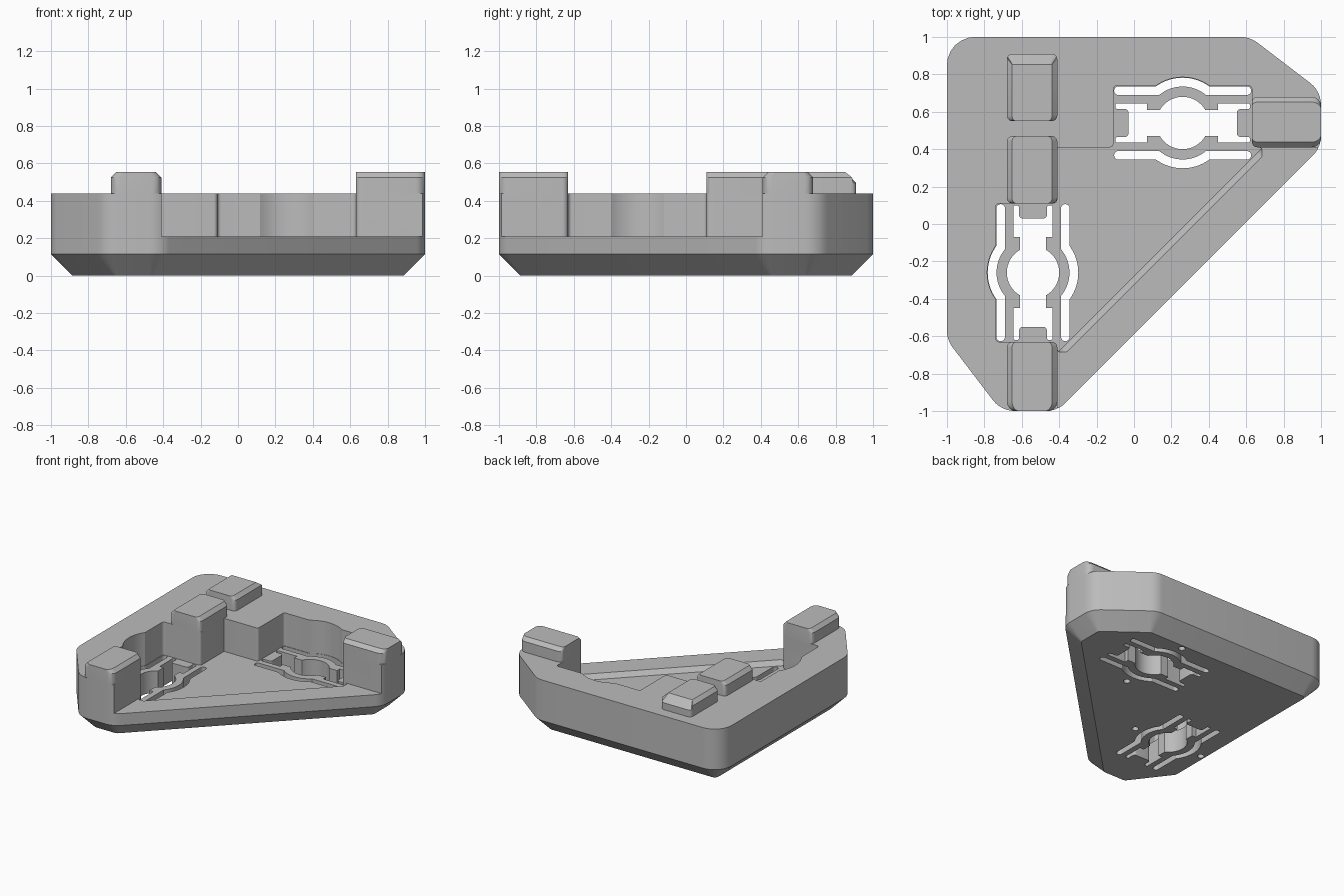
import bpy, bmesh
from math import sin, cos, asin, pi, radians
from mathutils import Vector

if "Cube" in bpy.data.objects:
    bpy.data.objects.remove(bpy.data.objects["Cube"])

grey = bpy.data.materials.new("plain_grey")
grey.use_nodes = True
GREY = (0.5, 0.5, 0.5, 1)
grey.diffuse_color = GREY
grey.node_tree.nodes["Principled BSDF"].inputs["Base Color"].default_value = GREY


def rounded(points, steps=6):
    """Outline from (x, y, radius) corners, with true circular fillets."""
    out = []
    for i, (x, y, r) in enumerate(points):
        p = Vector((x, y))
        if r == 0:
            out.append((x, y))
            continue
        a = (Vector(points[i - 1][:2]) - p).normalized()
        b = (Vector(points[(i + 1) % len(points)][:2]) - p).normalized()
        turn = pi - a.angle(b)
        if turn < 0.01:
            out.append((x, y))
            continue
        t = r * sin(turn / 2) / cos(turn / 2)
        for k in range(steps + 1):
            s = k / steps
            wa, wp, wb = (1 - s) ** 2, 2 * cos(turn / 2) * s * (1 - s), s * s
            q = (wa * (p + a * t) + wp * p + wb * (p + b * t)) / (wa + wp + wb)
            out.append((q.x, q.y))
    return out


def inset(points, d, r):
    """Move the edges of a convex clockwise polygon inward by d."""
    out = []
    for i, pt in enumerate(points):
        p = Vector(pt[:2])
        e1 = (p - Vector(points[i - 1][:2])).normalized()
        e2 = (Vector(points[(i + 1) % len(points)][:2]) - p).normalized()
        n1, n2 = Vector((e1.y, -e1.x)), Vector((e2.y, -e2.x))
        q = p + (n1 + n2) * d / (1 + n1.dot(n2))
        out.append((q.x, q.y, r))
    return out


def arc(r, height):
    """Right-to-left arc about the origin, from one crossing of height to the other."""
    a = asin(height / r)
    return [(r * cos(a + (pi - 2 * a) * k / 16), r * sin(a + (pi - 2 * a) * k / 16), 0)
            for k in range(17)]


def at(ring, z):
    return [(x, y, z) for x, y in ring]


def flip(ring):
    """Mirror across the falling diagonal."""
    return [(-p[1], -p[0], *p[2:]) for p in ring]


def loft(name, solids):
    """Closed solids, each a stack of rings with equal point counts."""
    bm = bmesh.new()
    for rings in solids:
        loops = [[bm.verts.new(p) for p in ring] for ring in rings]
        for lo, hi in zip(loops, loops[1:]):
            for i in range(len(lo)):
                bm.faces.new((lo[i - 1], lo[i], hi[i], hi[i - 1]))
        bm.faces.new(loops[0])
        bm.faces.new(loops[-1])
    bmesh.ops.recalc_face_normals(bm, faces=bm.faces)
    mesh = bpy.data.meshes.new(name)
    bm.to_mesh(mesh)
    bm.free()
    mesh.materials.append(grey)
    obj = bpy.data.objects.new(name, mesh)
    bpy.context.collection.objects.link(obj)
    return obj


def activate(obj):
    bpy.ops.object.select_all(action='DESELECT')
    obj.select_set(True)
    bpy.context.view_layer.objects.active = obj


def cut(obj, cutter):
    activate(obj)
    cutter.hide_render = True
    mod = obj.modifiers.new("cut", 'BOOLEAN')
    mod.operation, mod.solver, mod.object = 'DIFFERENCE', 'EXACT', cutter
    bpy.ops.object.modifier_apply(modifier=mod.name)
    bpy.data.objects.remove(cutter)


# Body: rounded corner block with a chamfered underside
R, CH, TOP, LEDGE, FLOOR = 0.15, 0.115, 0.44, 0.21, 0.175
corners = [(-1, 1, R), (0.62, 1, R), (1, 0.71, R), (1, 0.41, R),
           (-0.41, -1, R), (-0.71, -1, R), (-1, -0.62, R)]
outline = rounded(corners)
body = loft("bracket_body", [[at(rounded(inset(corners, CH, 0.035)), 0),
                              at(outline, CH), at(outline, TOP)]])

# Open recess above the front ledge
CX, CY = 0.26, 0.54
bulge = [(u + CX, v + CY, 0) for u, v, _ in arc(0.245, 0.2)]
wall = [(0.63, 0.41, 0.03), (0.63, 0.74, 0.02), *bulge,
        (-0.11, 0.74, 0.02), (-0.11, 0.41, 0.02)]


def both_sides(half):
    return rounded(half + [(-0.41, 0.41, 0)] + flip(half)[::-1])


recess = both_sides([(1.3, 0.41, 0)] + wall)
cut(body, loft("recess_cutter", [[at(recess, LEDGE), at(recess, 0.8)]]))

# Sunken floor with a sloped edge along the long side
floor = both_sides([(0.685, 0.36, 0.02), (0.685, 0.41, 0.02)] + wall)
low = []
for x, y in floor:
    d = max(0, x - y - 0.28) / 2
    low.append((x - d, y + d))
cut(body, loft("floor_cutter", [[at(low, FLOOR), at(floor, LEDGE), at(floor, 0.3)]]))

# Spring clips: a shaped hole between two bowed slots, plus blind dimples below
side = [(0.29, 0.075, 0.02), (0.36, 0.075, 0.01), (0.36, 0.105, 0.01),
        (0.19, 0.105, 0), (0.19, 0.07, 0)]
upper = side + arc(0.14, 0.07) + [(-u, v, r) for u, v, r in side[::-1]]
hole = rounded(upper + [(-u, -v, r) for u, v, r in upper])
slot = rounded([(0.366, 0.196, 0.022), *arc(0.242, 0.196), (-0.366, 0.196, 0.022),
                (-0.366, 0.15, 0.022), *arc(0.195, 0.15)[::-1], (0.366, 0.15, 0.022)])
dimple = [(0.025 * cos(radians(a)), 0.31 + 0.025 * sin(radians(a)))
          for a in range(0, 360, 20)]
shapes = [(hole, 0.3)]
for shape, depth in ((slot, 0.3), (dimple, 0.03)):
    shapes += [(shape, depth), ([(u, -v) for u, v in shape], depth)]
solids = []
for shape, depth in shapes:
    ring = [(u + CX, v + CY) for u, v in shape]
    for r in (ring, flip(ring)):
        solids.append([at(r, -0.1), at(r, depth)])
cut(body, loft("clip_cutter", solids))


# Lugs: raised keys with chamfered long sides, running along y
def lug(name, y0, y1, r0=0.03, r1=0.03, end=0, turned=False):
    mid, w, c, z = -0.545, 0.135, 0.028, 0.553
    foot = rounded([(-w, y0, r0), (-w, y1, r1), (w, y1, r1), (w, y0, r0)])
    base, shoulder, top = [], [], []
    for u, y in foot:
        at_end = end and y > y1 - 0.02
        base.append((mid + u, y, TOP))
        shoulder.append((mid + u, y, z - (end if at_end else c)))
        top.append((mid + u * (w - c) / w, min(y, y1 - end), z))
    rings = [base, shoulder, top]
    if turned:
        rings = [flip(r) for r in rings]
    return loft(name, [rings])


parts = [body,
         lug("inner_lug", 0.11, 0.47),
         lug("back_lug", 0.55, 0.91, end=0.058),
         lug("front_lug", -1, -0.63, r0=0.05),
         lug("left_lug", -1, -0.63, r0=0.05, turned=True)]

for part in parts:
    activate(part)
    bpy.ops.object.shade_smooth_by_angle(angle=radians(25))
